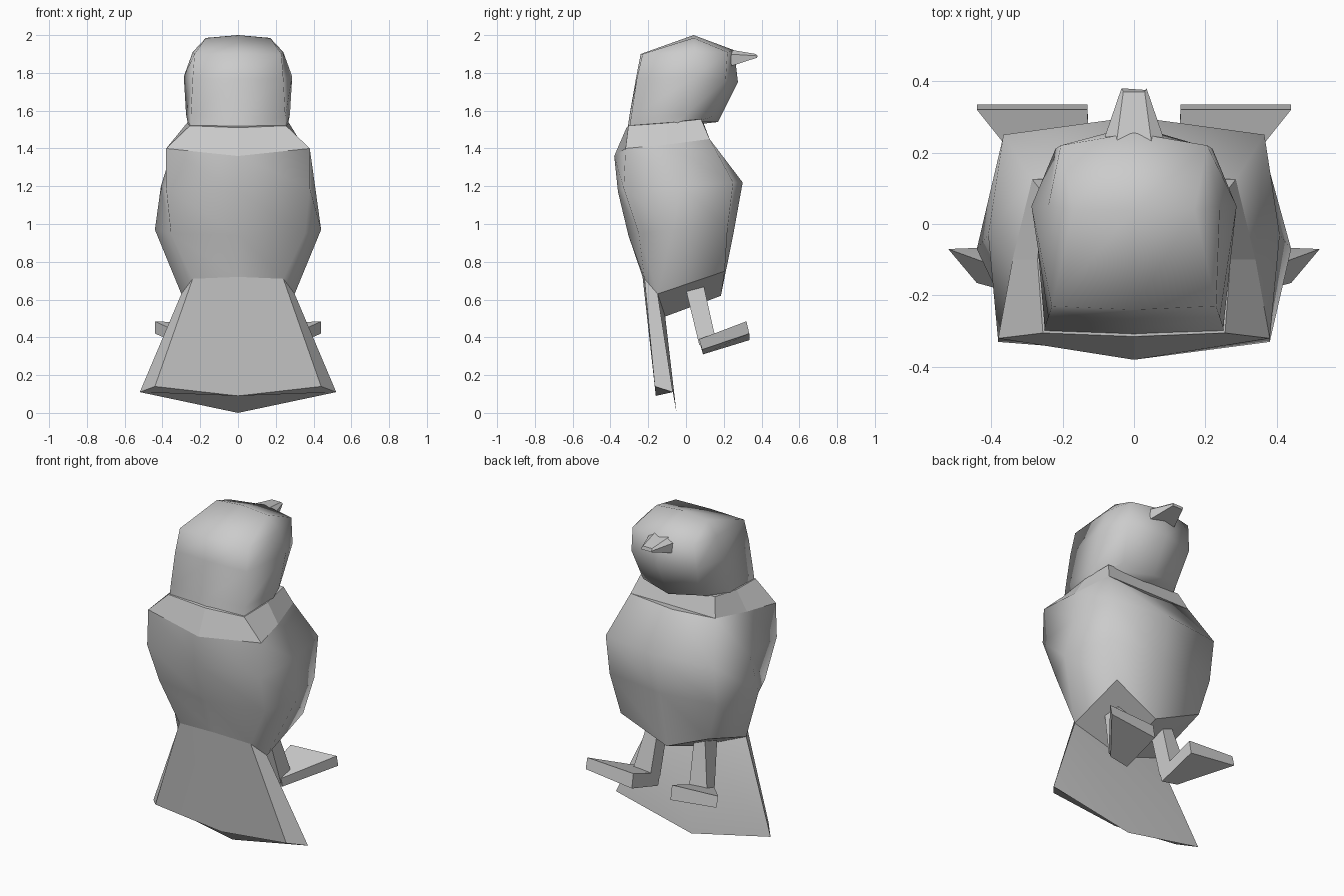
import bpy, bmesh, math
from mathutils import Vector


def loft(name, rings, angle=None, symmetric=True, side=1, caps=True):
    """Skin a stack of rings; symmetric rings list the +x half, back to front."""
    bm = bmesh.new()
    loops = []
    for r in rings:
        pts = [Vector((x * side, y, z)) for x, y, z in r]
        if symmetric:
            pts += [Vector((-p.x, p.y, p.z)) for p in reversed(pts) if abs(p.x) > 1e-6]
        loops.append([bm.verts.new(p) for p in pts])
    n = len(loops[0])
    for a, b in zip(loops, loops[1:]):
        for i in range(n):
            j = (i + 1) % n
            bm.faces.new((a[i], a[j], b[j], b[i]))
    if caps:
        bm.faces.new(loops[0])
        bm.faces.new(loops[-1])
    bmesh.ops.remove_doubles(bm, verts=bm.verts, dist=0.0005)
    bmesh.ops.recalc_face_normals(bm, faces=bm.faces)
    me = bpy.data.meshes.new(name)
    bm.to_mesh(me)
    bm.free()
    ob = bpy.data.objects.new(name, me)
    bpy.context.collection.objects.link(ob)
    if angle:
        bpy.ops.object.select_all(action='DESELECT')
        ob.select_set(True)
        bpy.context.view_layer.objects.active = ob
        bpy.ops.object.shade_smooth_by_angle(angle=math.radians(angle))


# Half outlines shared by neighbouring parts
shoulder = [(0, -.38, 1.36), (.38, -.32, 1.40), (.34, -.10, 1.42), (.285, .125, 1.45), (0, .13, 1.43)]
hem = [(0, -.23, .72), (.24, -.22, .71), (.30, -.15, .63), (.295, .205, .75), (0, .185, .62)]

# Body: smooth chest and belly
loft("body", [
    shoulder,
    [(0, -.36, 1.17), (.38, -.33, 1.19), (.408, -.03, 1.20), (.365, .25, 1.22), (0, .30, 1.22)],
    [(0, -.305, .94), (.355, -.25, .95), (.44, -.07, .97), (.36, .22, .98), (0, .255, .97)],
    hem,
], 100, caps=False)

# Keel closing the body underneath: a fan to one low point
loft("underside", [hem, [(x * .01, -.11, .51) for x, y, z in hem]])

# Neck collar
loft("collar", [
    [(0, -.315, 1.51), (.255, -.305, 1.52), (.27, -.10, 1.535), (.25, .08, 1.555), (0, .085, 1.555)],
    shoulder])

# Head: smooth rings from neck to brow, closing on a short crown ridge
loft("head", [
    [(0, -.31, 1.50), (.25, -.30, 1.51), (.265, -.05, 1.53), (.22, .06, 1.54), (0, .08, 1.53)],
    [(0, -.30, 1.57), (.25, -.29, 1.57), (.275, 0, 1.58), (.19, .14, 1.57), (0, .17, 1.54)],
    [(0, -.265, 1.77), (.24, -.26, 1.77), (.287, .05, 1.78), (.22, .21, 1.76), (0, .275, 1.75)],
    [(0, -.24, 1.90), (.23, -.23, 1.90), (.24, .05, 1.91), (.205, .22, 1.91), (0, .255, 1.92)],
    [(0, .04, 2.0)] + [(.17, .04, 1.985)] * 3 + [(0, .04, 2.0)],
], 100, caps=False)

# Beak
loft("beak", [
    [(-.09, .22, 1.83), (.09, .22, 1.83), (.09, .22, 1.90), (.05, .22, 1.925), (-.05, .22, 1.925), (-.09, .22, 1.90)],
    [(-.035, .375, 1.88), (.035, .375, 1.88), (.035, .38, 1.89), (.03, .37, 1.90), (-.03, .37, 1.90), (-.035, .38, 1.89)],
], 30, symmetric=False)

# Tail fan
loft("tail", [
    [(0, -.23, .72), (.24, -.22, .71), (.30, -.15, .63), (0, -.11, .51)],
    [(0, -.16, .09), (.44, -.165, .14), (.52, -.07, .11), (0, -.05, 0)],
], 30)

# Legs and wedge-shaped feet
for side, label in ((1, "right"), (-1, "left")):
    loft("leg_" + label, [
        [(.12, 0, .65), (.21, 0, .65), (.19, .09, .69), (.12, .09, .69)],
        [(.125, .07, .36), (.24, .07, .36), (.25, .155, .40), (.13, .155, .40)],
    ], symmetric=False, side=side)
    loft("foot_" + label, [
        [(.125, .09, .31), (.24, .085, .335), (.24, .07, .39), (.125, .07, .38)],
        [(.13, .335, .385), (.44, .335, .42), (.44, .32, .485), (.13, .32, .47)],
    ], symmetric=False, side=side)
